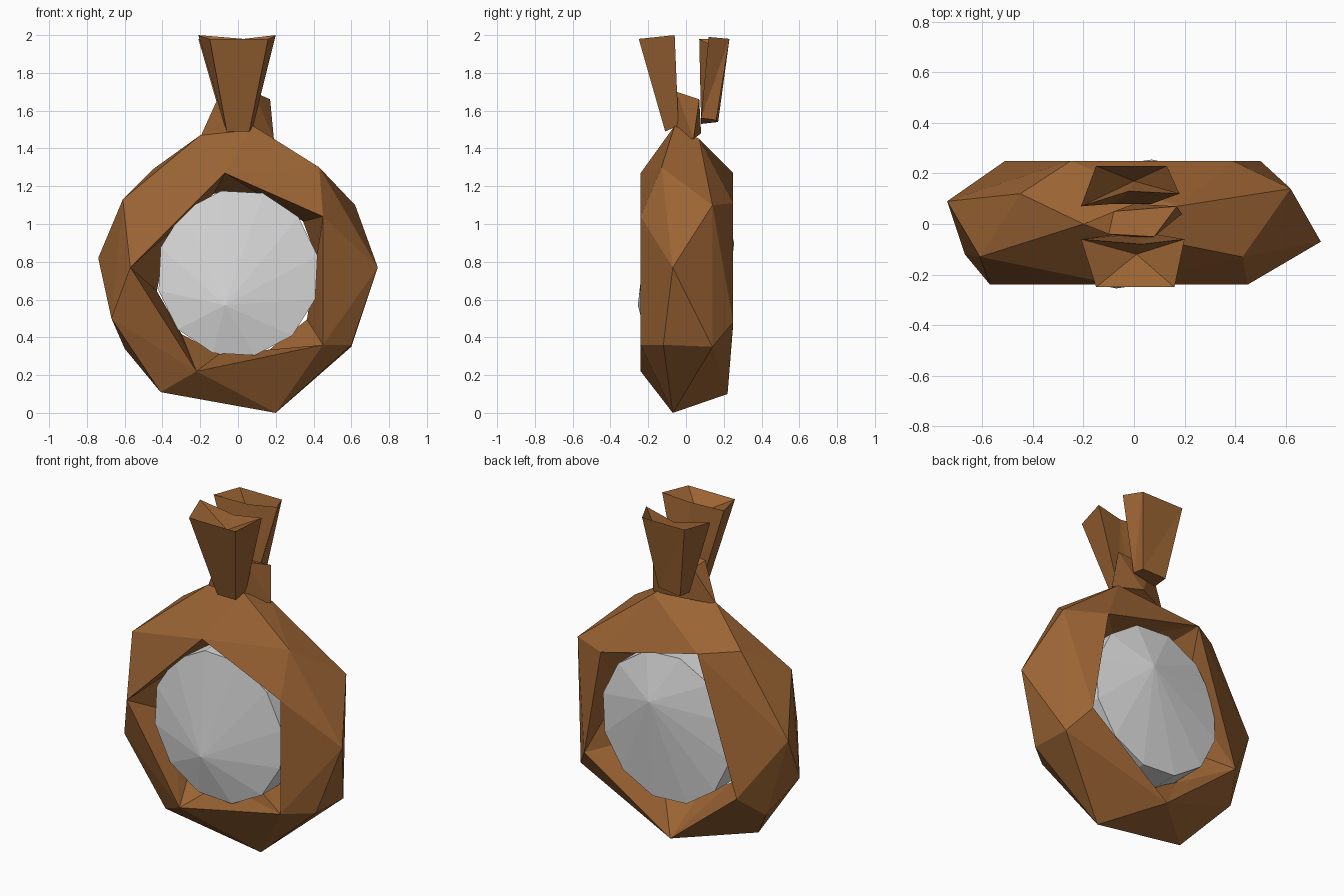
import bpy
import bmesh
from math import cos, sin, tau
from mathutils import Vector

cube = bpy.data.objects.get("Cube")
if cube:
    bpy.data.objects.remove(cube)


def make_material(name, rgb):
    mat = bpy.data.materials.new(name)
    mat.use_nodes = True
    colour = (*rgb, 1)
    mat.diffuse_color = colour
    mat.node_tree.nodes["Principled BSDF"].inputs["Base Color"].default_value = colour
    return mat


def finish(bm, name, mat):
    """Turn a bmesh into a flat shaded object."""
    loose = [v for v in bm.verts if not v.link_faces]
    bmesh.ops.delete(bm, geom=loose, context="VERTS")
    bmesh.ops.recalc_face_normals(bm, faces=bm.faces)
    mesh = bpy.data.meshes.new(name)
    bm.to_mesh(mesh)
    bm.free()
    mesh.materials.append(mat)
    obj = bpy.data.objects.new(name, mesh)
    bpy.context.scene.collection.objects.link(obj)
    return obj


def add_points(bm, points):
    return [bm.verts.new(p) for p in points]


def hull_object(name, points, mat):
    bm = bmesh.new()
    add_points(bm, points)
    bmesh.ops.convex_hull(bm, input=bm.verts)
    return finish(bm, name, mat)


def cup_object(name, bottom, top, dip, mat):
    """Flared cup: loft from bottom loop to top loop, with a sunken mouth."""
    bm = bmesh.new()
    low, high = add_points(bm, bottom), add_points(bm, top)
    centre = bm.verts.new(dip)
    count = len(low)
    for i in range(count):
        j = (i + 1) % count
        bm.faces.new((low[i], low[j], high[j]))
        bm.faces.new((low[i], high[j], high[i]))
        bm.faces.new((high[i], high[j], centre))
    bm.faces.new(low)
    return finish(bm, name, mat)


brown = make_material("brown leather", (0.33, 0.127, 0.034))
pale = make_material("pale grey stone", (0.7, 0.7, 0.7))
FRONT, BACK = -0.24, 0.25
middle = Vector((0, 0, 0.74))

# Faceted ring: hull of the rim points, opened at the front and back
front_hole = [(-.07, FRONT, 1.27), (.45, FRONT, 1.04), (.45, FRONT, .36),
              (-.22, FRONT, .22), (-.57, FRONT, .77)]
back_hole = [(.39, BACK, 1.11), (.5, BACK, .48), (-.05, .22, .1),
             (-.51, BACK, .47), (-.25, BACK, 1.27)]
outer_rim = [(.2, -.07, 0), (.6, .14, .35), (.6, -.12, .36), (.74, -.07, .77),
             (.62, .14, 1.1), (.43, -.13, 1.3), (.08, -.06, 1.52), (.17, .07, 1.45),
             (-.2, 0, 1.47), (-.45, .12, 1.29), (-.61, -.13, 1.13), (-.74, .09, .82),
             (-.67, -.12, .5), (-.6, .1, .34), (-.41, -.1, .11)]
bm = bmesh.new()
front, back = add_points(bm, front_hole), add_points(bm, back_hole)
add_points(bm, outer_rim)
bmesh.ops.convex_hull(bm, input=bm.verts)
caps = [f for f in bm.faces
        if all(v in front for v in f.verts) or all(v in back for v in f.verts)]
bmesh.ops.delete(bm, geom=caps, context="FACES")

# Inner wall: zigzag between both openings, pinched to a waist around the stone
zigzag = [v for pair in zip(front, back) for v in pair]
count = len(zigzag)
waist = []
for k in range(count):
    mid = (zigzag[k].co + zigzag[(k + 1) % count].co) / 2 - middle
    depth = mid.y
    mid.y = 0
    mid = mid.normalized() * min(mid.length, 0.44)
    mid.y = depth
    waist.append(bm.verts.new(middle + mid))
for k in range(count):
    a, b, c = (zigzag[(k + step) % count] for step in range(3))
    m, n = waist[k], waist[(k + 1) % count]
    bm.faces.new((b, m, n))
    bm.faces.new((a, c, n))
    bm.faces.new((a, n, m))
finish(bm, "ring_body", brown)

# Flat faceted stone: two twelve sided rims and a blunt point on each side
stone = [(-.07, -.255, .57), (.07, .255, .9)]
for i in range(12):
    angle = tau * (i + 0.4) / 12
    for y in (-.185, .185):
        stone.append((.43 * cos(angle), y, middle.z + .445 * sin(angle)))
hull_object("stone", stone, pale)

# Pinched neck on top of the ring
hull_object("neck", [(-.2, 0, 1.46), (.19, .04, 1.45), (.05, -.07, 1.47), (0, .08, 1.48),
                     (-.1, -.04, 1.68), (-.08, .05, 1.66), (.17, .07, 1.66),
                     (.08, -.05, 1.7)], brown)

# Two flared cups, front and back
cup_object("front_cup",
           [(-.06, -.11, 1.49), (.06, -.11, 1.49), (.08, -.04, 1.52),
            (0, -.04, 1.52), (-.07, -.04, 1.52)],
           [(-.15, -.25, 1.98), (.16, -.25, 1.98), (.2, -.06, 2),
            (.03, -.08, 1.98), (-.21, -.06, 2)],
           (.01, -.12, 1.9), brown)
cup_object("back_cup",
           [(.07, .16, 1.55), (-.08, .17, 1.54), (-.08, .08, 1.53),
            (0, .08, 1.55), (.07, .08, 1.56)],
           [(.13, .23, 1.98), (-.15, .23, 1.98), (-.21, .07, 1.98),
            (-.02, .13, 1.95), (.18, .12, 1.99)],
           (0, .17, 1.75), brown)
